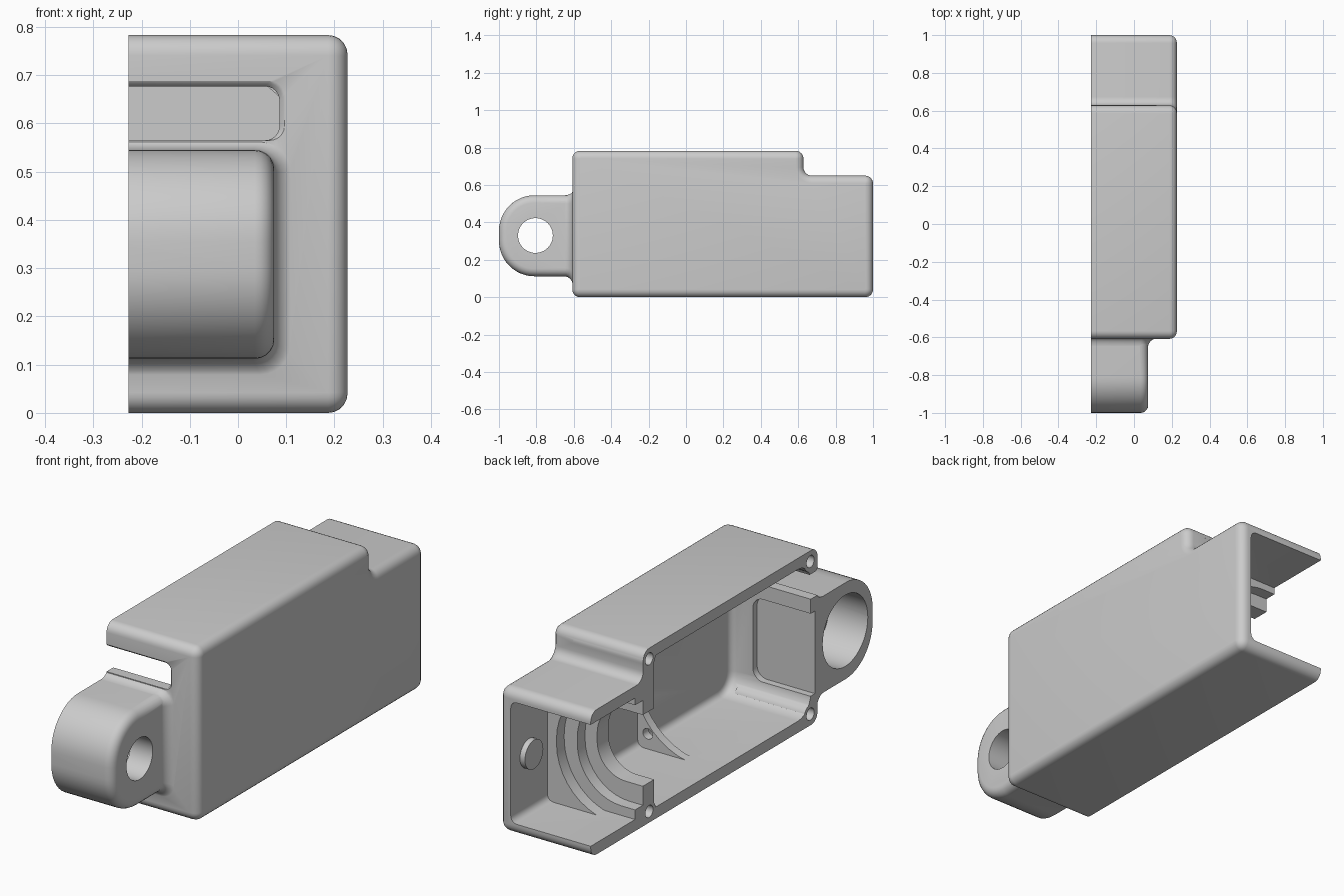
import bpy, bmesh, math
from mathutils import Vector

if "Cube" in bpy.data.objects:
    bpy.data.objects.remove(bpy.data.objects["Cube"])

X0, X1 = -0.227, 0.227      # open mating plane, closed side
XO = -0.30                  # parts overrun the mating plane, then get trimmed

grey = bpy.data.materials.new("grey")
grey.diffuse_color = (0.6, 0.6, 0.6, 1)
grey.use_nodes = True
grey.node_tree.nodes["Principled BSDF"].inputs["Base Color"].default_value = grey.diffuse_color


def rounded(corners, seg=6):
    """Outline from (a, b, radius) corners."""
    pts, n = [], len(corners)
    for i, (a, b, r) in enumerate(corners):
        p = Vector((a, b))
        if r == 0:
            pts.append(p)
            continue
        u = (Vector(corners[i - 1][:2]) - p).normalized()
        v = (Vector(corners[(i + 1) % n][:2]) - p).normalized()
        for k in range(seg + 1):
            t = k / seg * math.pi / 2
            pts.append(p + r * (u * (1 - math.sin(t)) + v * (1 - math.cos(t))))
    return pts


def rect(a0, a1, b0, b1, r=0.0):
    return [(a0, b0, r), (a1, b0, r), (a1, b1, r), (a0, b1, r)]


def half_rect(a0, a1, b0, b1, r):
    """Rectangle rounded only on its a1 side."""
    return [(a0, b0, 0), (a1, b0, r), (a1, b1, r), (a0, b1, 0)]


def finish(name, bm):
    bmesh.ops.recalc_face_normals(bm, faces=bm.faces)
    me = bpy.data.meshes.new(name)
    bm.to_mesh(me)
    bm.free()
    ob = bpy.data.objects.new(name, me)
    bpy.context.collection.objects.link(ob)
    me.materials.append(grey)
    return ob


def loft(name, rings):
    bm = bmesh.new()
    vs = [[bm.verts.new(p) for p in ring] for ring in rings]
    n = len(vs[0])
    for a, b in zip(vs, vs[1:]):
        for i in range(n):
            bm.faces.new((a[i], a[(i + 1) % n], b[(i + 1) % n], b[i]))
    bm.faces.new(vs[0])
    bm.faces.new(vs[-1])
    return finish(name, bm)


def slab_x(name, corners, x0, x1, bevel=0.0, seg=6):
    """Side profile (y, z) extruded along x, rounded at the x1 end."""
    pts = rounded(corners, seg)
    ob = loft(name, [[(x, p.x, p.y) for p in pts] for x in (x0, x1)])
    if bevel:
        bm = bmesh.new()
        bm.from_mesh(ob.data)
        rim = [e for e in bm.edges if all(abs(v.co.x - x1) < 1e-5 for v in e.verts)]
        bmesh.ops.bevel(bm, geom=rim, offset=bevel, segments=5, profile=0.5,
                        affect='EDGES', clamp_overlap=True)
        bm.to_mesh(ob.data)
        bm.free()
    return ob


def slab_y(name, corners, y0, y1, seg=10):
    """Front profile (x, z) extruded along y."""
    pts = rounded(corners, seg)
    return loft(name, [[(p.x, y, p.y) for p in pts] for y in (y0, y1)])


def circle(ca, cb, r, n=48):
    return [(ca + r * math.cos(2 * math.pi * i / n),
             cb + r * math.sin(2 * math.pi * i / n), 0) for i in range(n)]


def combine(target, tool, op):
    m = target.modifiers.new(op, 'BOOLEAN')
    m.operation, m.object, m.solver = op, tool, 'EXACT'
    bpy.context.view_layer.objects.active = target
    bpy.ops.object.modifier_apply(modifier=m.name)
    bpy.data.objects.remove(tool, do_unlink=True)


def add(tool):
    combine(housing, tool, 'UNION')


def cut(tool, target=None):
    combine(target or housing, tool, 'DIFFERENCE')


# Stepped outer shell, hollow and open at the back end
housing = slab_x("housing_half", [
    (-0.608, 0, 0.042), (1, 0, 0.042), (1, 0.65, 0.042), (0.628, 0.65, 0.045),
    (0.628, 0.783, 0.042), (-0.608, 0.783, 0.042)], XO, X1, 0.04)
cut(slab_x("cavity", [
    (-0.56, 0.052, 0.09), (1.1, 0.052, 0), (1.1, 0.597, 0), (0.58, 0.597, 0.03),
    (0.58, 0.733, 0.05), (-0.56, 0.733, 0.09)], XO - 0.1, 0.17, 0.03))

# Stepped bearing seat
seat = slab_y("bearing_seat", rect(XO, 0.2, 0.02, 0.62), 0.55, 0.74)
add_top = slab_y("seat_top", rect(XO, 0.2, 0.55, 0.76), 0.55, 0.61)
combine(seat, add_top, 'UNION')
for x, z0, z1, r, y in ((0.0, 0.18, 0.50, 0.14, 0.4),
                        (0.06, 0.095, 0.565, 0.22, 0.63),
                        (0.125, 0.04, 0.62, 0.28, 0.685)):
    cut(slab_y("seat_bore", half_rect(-0.4, x, z0, z1, r), y, 0.9), seat)
add(seat)

# Corner mounting webs with screw holes
web = slab_y("mounting_web", rect(-0.15, 0.2, 0.03, 0.75), 0.06, 0.10)
cut(slab_y("web_relief", half_rect(-0.5, 0.19, 0.045, 0.74, 0.32), 0, 0.2), web)
for z in (0.12, 0.665):
    cut(slab_y("web_hole", circle(0.12, z, 0.024, 20), 0, 0.2), web)
add(web)

# Screw posts
screws = [(y, z) for y in (-0.558, 0.585) for z in (0.05, 0.735)]
for y, z in screws:
    add(slab_x("screw_post", circle(y, z, 0.044, 24), XO, 0.12))

# Round button on the inner side wall
add(slab_x("inner_button", circle(0.87, 0.315, 0.065, 32), 0.145, 0.2))

# Mounting lug and the flare where it meets the shell
add(slab_x("lug", [
    (-1, 0.112, 0.19), (-0.58, 0.112, 0), (-0.58, 0.545, 0), (-1, 0.545, 0.19)],
    XO, 0.075, 0.04, seg=12))
rings = []
for k in range(7):
    t = k / 6 * math.pi / 2
    o = 0.05 * (1 - math.cos(t)) - 0.001
    y = -0.655 + 0.05 * math.sin(t)
    prof = rounded(half_rect(XO, 0.075 + o, 0.112 - o, 0.545 + o / 2, 0.045 + o / 2))
    rings.append([(p.x, y, p.y) for p in prof])
rings.append([(p[0], -0.585, p[2]) for p in rings[-1]])
add(loft("lug_flare", rings))

# Shallow pocket behind the lug
cut(slab_y("lug_pocket", half_rect(-0.4, 0.06, 0.13, 0.50, 0.05), -0.59, -0.5))

# Slot through the front wall, with a softened outer rim
rings = []
for y, o in ((-0.75, 0.012), (-0.609, 0.012), (-0.605, 0.006), (-0.596, 0.0), (-0.5, 0.0)):
    prof = rounded([(-0.4, 0.565, 0), (0.086 + o, 0.565, 0.03),
                    (0.086 + o, 0.677 + o, 0.03), (-0.4, 0.677 + o, 0)])
    rings.append([(p.x, y, p.y) for p in prof])
cut(loft("front_slot", rings))

# Stepped lug bore and screw holes
cut(slab_x("lug_bore", circle(-0.805, 0.33, 0.16), -0.4, -0.035))
cut(slab_x("lug_hole", circle(-0.805, 0.33, 0.093), -0.1, 0.2))
for y, z in screws:
    cut(slab_x("screw_hole", circle(y, z, 0.027, 20), -0.4, 0.05))

# Trim flat at the mating plane
cut(slab_x("trim", rect(-1.5, 1.5, -0.5, 1.5), -0.6, X0))

bpy.ops.object.select_all(action='DESELECT')
housing.select_set(True)
bpy.context.view_layer.objects.active = housing
bpy.ops.object.shade_smooth_by_angle(angle=math.radians(30))
